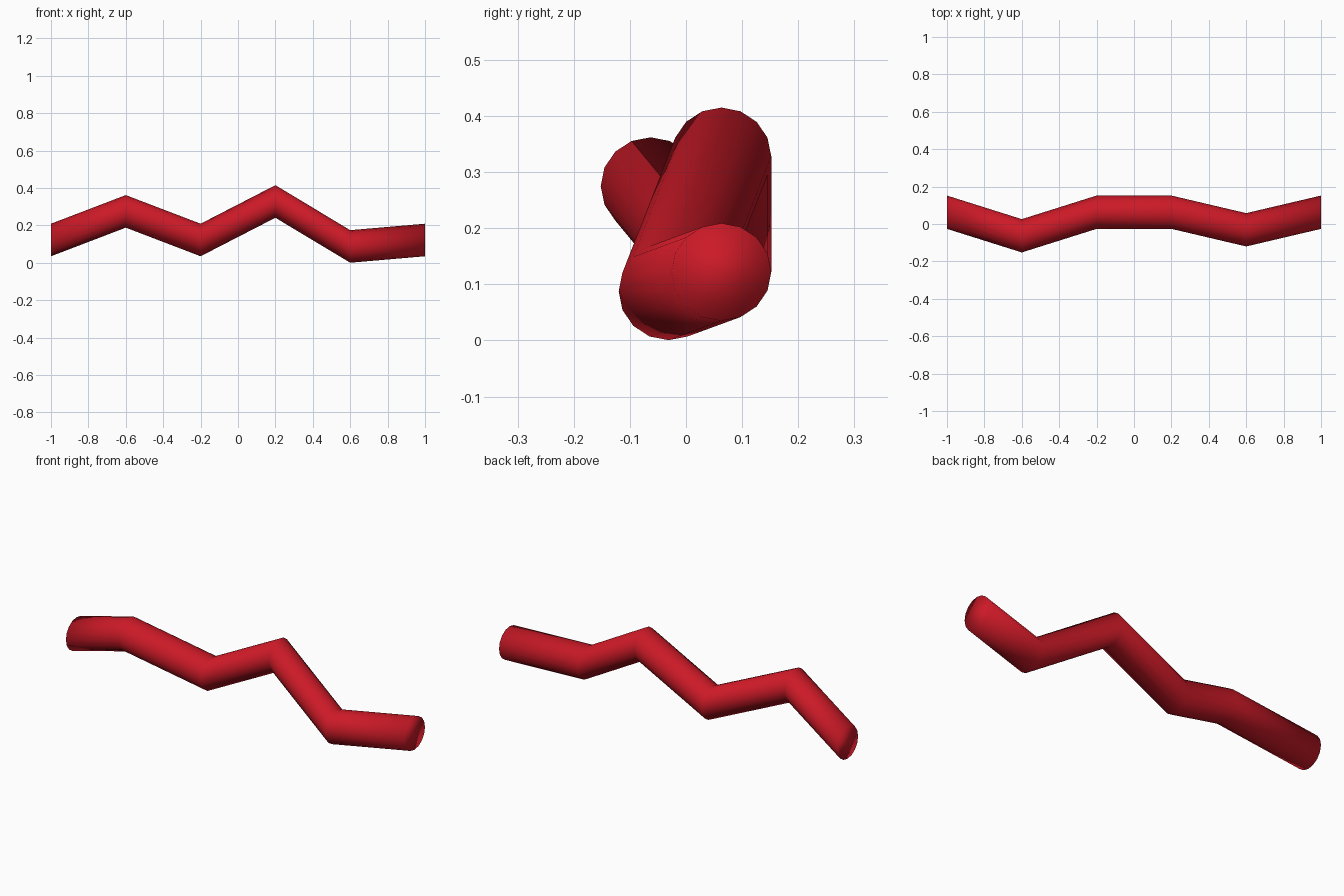
import bpy, bmesh, math

if "Cube" in bpy.data.objects:
    bpy.data.objects.remove(bpy.data.objects["Cube"])

SIDES = 16
RY, RZ = 0.089, 0.087
# centre line of the zigzag tube
PATH = [(-1.0, 0.063, 0.122), (-0.6, -0.063, 0.275), (-0.2, 0.063, 0.122),
        (0.2, 0.063, 0.328), (0.6, -0.031, 0.0875), (1.0, 0.063, 0.122)]

bm = bmesh.new()

# upright rings at every bend
rings = []
for x, y, z in PATH:
    angles = [2 * math.pi * i / SIDES for i in range(SIDES)]
    rings.append([bm.verts.new((x, y + RY * math.cos(a), z + RZ * math.sin(a)))
                  for a in angles])

# tube walls
for a, b in zip(rings, rings[1:]):
    for i in range(SIDES):
        j = (i + 1) % SIDES
        bm.faces.new((a[i], a[j], b[j], b[i]))

# end caps
bm.faces.new(rings[0])
bm.faces.new(rings[-1])
bmesh.ops.recalc_face_normals(bm, faces=bm.faces[:])
for f in bm.faces:
    f.smooth = True

mesh = bpy.data.meshes.new("bent_tube")
bm.to_mesh(mesh)
bm.free()
tube = bpy.data.objects.new("bent_tube", mesh)
bpy.context.collection.objects.link(tube)

# red finish
red = bpy.data.materials.new("red")
red.diffuse_color = (0.6, 0.01, 0.02, 1)
red.use_nodes = True
red.node_tree.nodes["Principled BSDF"].inputs["Base Color"].default_value = red.diffuse_color
mesh.materials.append(red)
